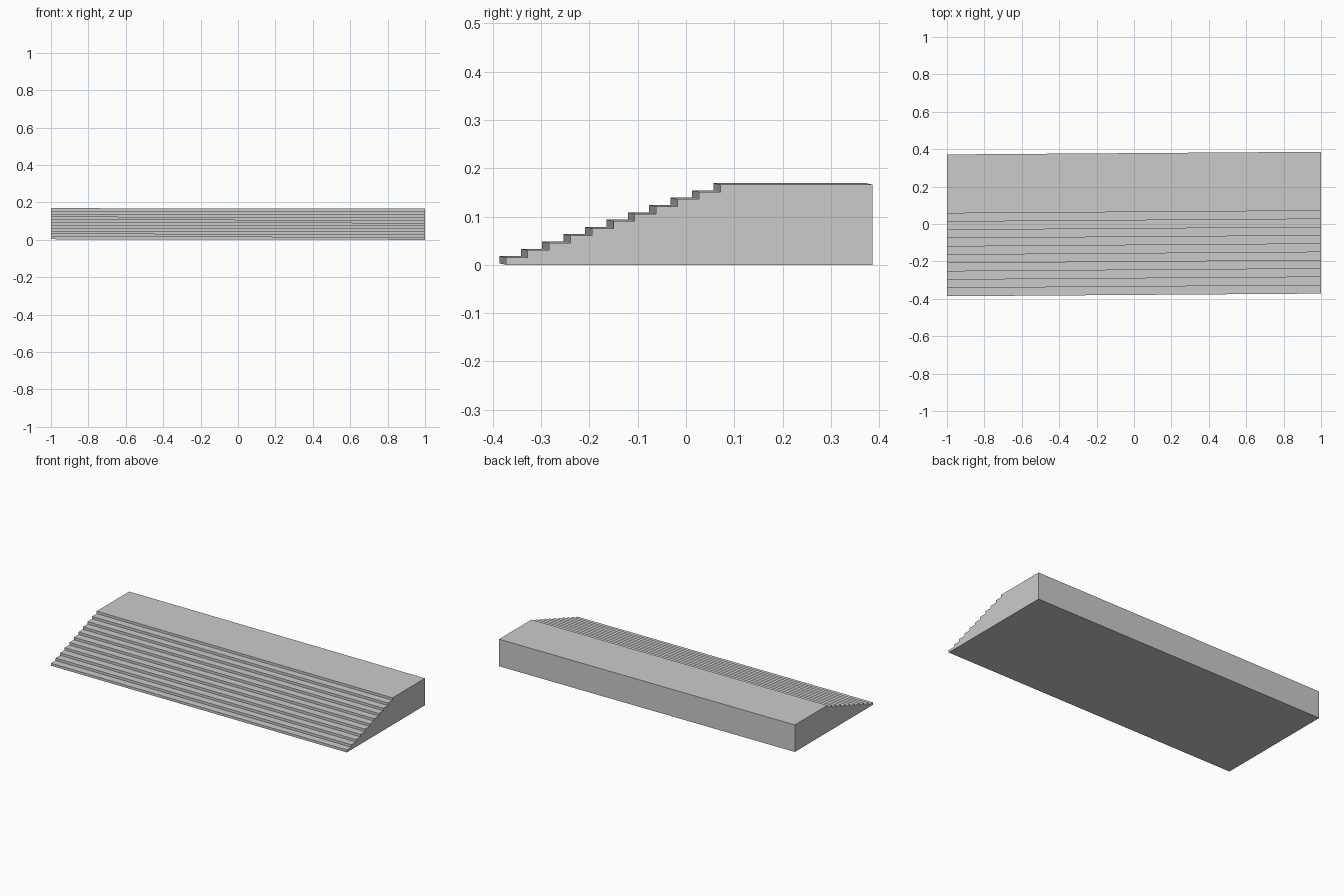
import bpy
import bmesh

cube = bpy.data.objects.get("Cube")
if cube:
    bpy.data.objects.remove(cube, do_unlink=True)

STEPS = 11
RISE, RUN = 0.0151, 0.0443
FRONT, BACK = -0.372, 0.386      # at the left (+x) end
SKEW_Y, SKEW_Z = -0.0142, 0.003  # offset of the right (-x) end

# Plain grey stone
grey = bpy.data.materials.new("grey stone")
grey.use_nodes = True
colour = (0.6, 0.6, 0.6, 1)
grey.diffuse_color = colour
grey.node_tree.nodes["Principled BSDF"].inputs["Base Color"].default_value = colour

# Stepped side profile, ending in the deep upper landing
profile = [(FRONT, 0)]
for i in range(STEPS):
    y, top = FRONT + i * RUN, (i + 1) * RISE
    profile.append((y, top))
    profile.append((y + RUN if i < STEPS - 1 else BACK, top))
profile.append((BACK, 0))

# Sweep the profile across the width, slightly skewed
bm = bmesh.new()
end = bm.faces.new([bm.verts.new((1, y, z)) for y, z in profile])
swept = bmesh.ops.extrude_face_region(bm, geom=[end], use_keep_orig=True)
moved = [v for v in swept["geom"] if isinstance(v, bmesh.types.BMVert)]
bmesh.ops.translate(bm, verts=moved, vec=(-2, SKEW_Y, SKEW_Z))
bmesh.ops.recalc_face_normals(bm, faces=bm.faces)

mesh = bpy.data.meshes.new("wide_staircase")
bm.to_mesh(mesh)
bm.free()
mesh.materials.append(grey)
stairs = bpy.data.objects.new("wide_staircase", mesh)
bpy.context.collection.objects.link(stairs)
